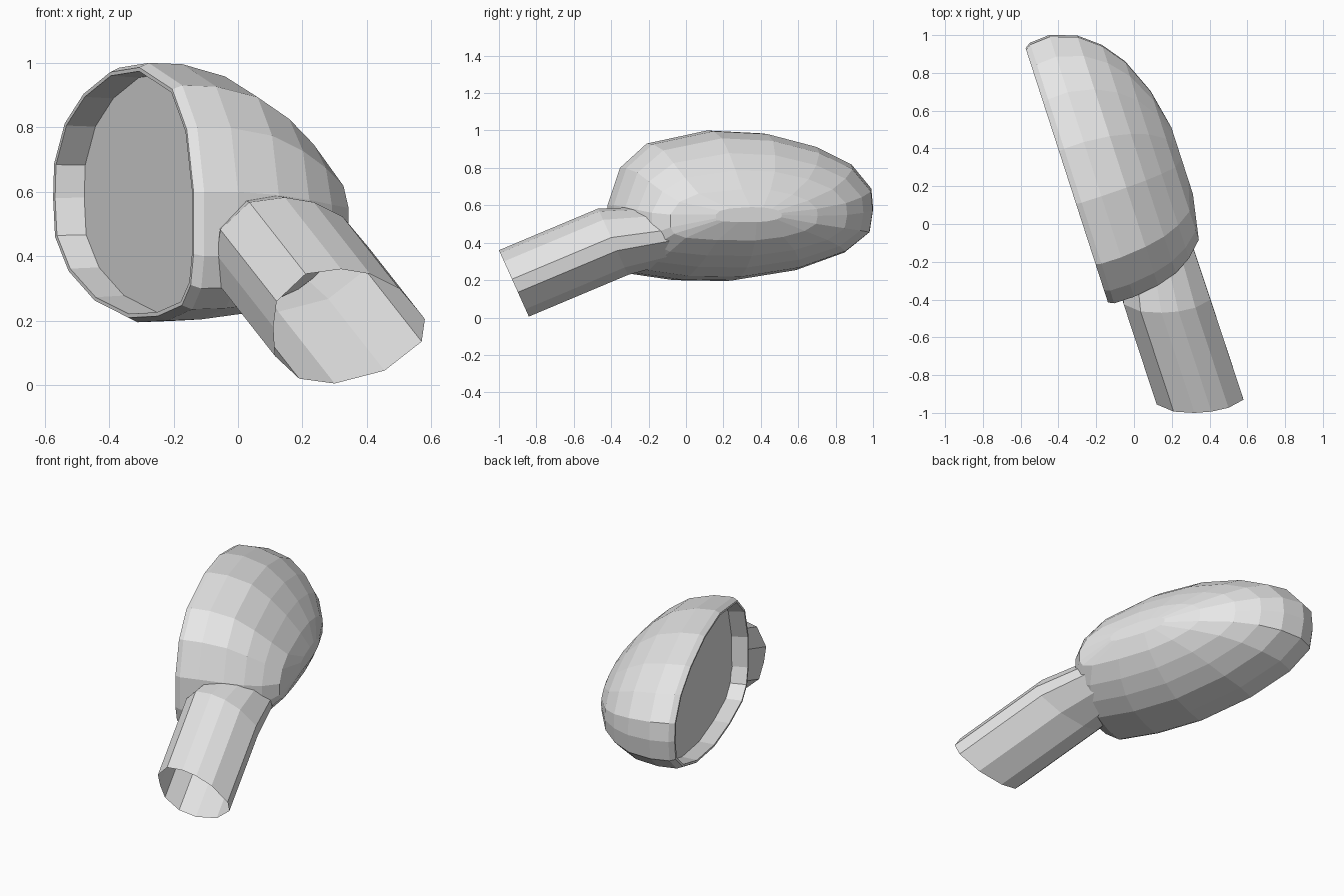
import bpy, bmesh
from mathutils import Vector

cube = bpy.data.objects.get("Cube")
if cube:
    bpy.data.objects.remove(cube, do_unlink=True)

grey = bpy.data.materials.new("plain grey")
grey.use_nodes = True
grey.diffuse_color = (0.8, 0.8, 0.8, 1)
bsdf = next(n for n in grey.node_tree.nodes if n.type == 'BSDF_PRINCIPLED')
bsdf.inputs["Base Color"].default_value = (0.8, 0.8, 0.8, 1)


def loft(name, rings, cap_start=False, cap_end=False):
    """Skin a row of equal-sized point rings with flat quads."""
    bm = bmesh.new()
    loops = [[bm.verts.new(p) for p in ring] for ring in rings]
    n = len(loops[0])
    for a, b in zip(loops, loops[1:]):
        for i in range(n):
            j = (i + 1) % n
            bm.faces.new((a[i], a[j], b[j], b[i]))
    if cap_start:
        bm.faces.new(loops[0])
    if cap_end:
        bm.faces.new(loops[-1])
    bmesh.ops.recalc_face_normals(bm, faces=bm.faces)
    mesh = bpy.data.meshes.new(name)
    bm.to_mesh(mesh)
    bm.free()
    mesh.materials.append(grey)
    obj = bpy.data.objects.new(name, mesh)
    bpy.context.collection.objects.link(obj)
    return obj


# Housing frame: along the rim, and into the shell
ORIGIN = Vector((-0.58, 0.95, 0))
ALONG = Vector((0.308, -0.951, 0))
INTO = Vector((0.951, 0.308, 0))
MID_S, MID_Z = 0.8, 0.6

# Rim outline as (along, height)
outline = [(0, .58), (.01, .69), (.12, .82), (.315, .915), (.59, .985),
           (.89, 1.0), (1.23, .93), (1.38, .8), (1.45, .6), (1.45, .4),
           (1.42, .3), (1.33, .235), (1.08, .2), (.78, .195), (.43, .25),
           (.16, .345), (.02, .455)]


def section(depth, far, near, tall, mid_z):
    """Rim outline scaled separately at its far end, near end and height."""
    ring = []
    for s, z in outline:
        k = far if s < MID_S else near
        p = ORIGIN + ALONG * (MID_S + (s - MID_S) * k) + INTO * depth
        p.z = mid_z + (z - MID_Z) * tall
        ring.append(p)
    return ring


# Housing: recess wall, rim lip, bevel, then the domed back
glass_ring = section(.09, .93, .93, .92, .6)
levels = [(0, .95, .955, .935, .6), (0, .975, .978, .965, .6),
          (.03, 1, 1, 1, .6), (.14, 1.01, 1, .99, .6),
          (.28, .95, .97, .92, .59), (.39, .84, .92, .76, .575),
          (.48, .69, .84, .57, .56), (.56, .45, .72, .34, .55),
          (.605, .18, .35, .1, .55)]
loft("mirror_housing", [glass_ring] + [section(*l) for l in levels], cap_end=True)

# Mirror glass: flat plate closing the recess
loft("mirror_glass", [glass_ring], cap_start=True)

# Arm: open tube with a slanted end, bending into the housing
end_outline = [(.11, .18), (.12, .26), (.21, .345), (.32, .36), (.41, .345),
               (.5, .3), (.58, .205), (.57, .135), (.455, .045), (.3, .005),
               (.19, .02), (.115, .09)]
arm_end = [Vector((x, -1 + 0.45 * (.36 - z), z)) for x, z in end_outline]
arm_bend = [p + Vector((-.33, 1, .42)) * 0.53 for p in arm_end]
centre = sum(arm_bend, Vector()) / len(arm_bend)
root = centre - ALONG * 0.35 + INTO * 0.05 + Vector((0, 0, .05))
arm_root = [root + (p - centre) * 0.78 for p in arm_bend]
loft("mirror_arm", [arm_end, arm_bend, arm_root])
